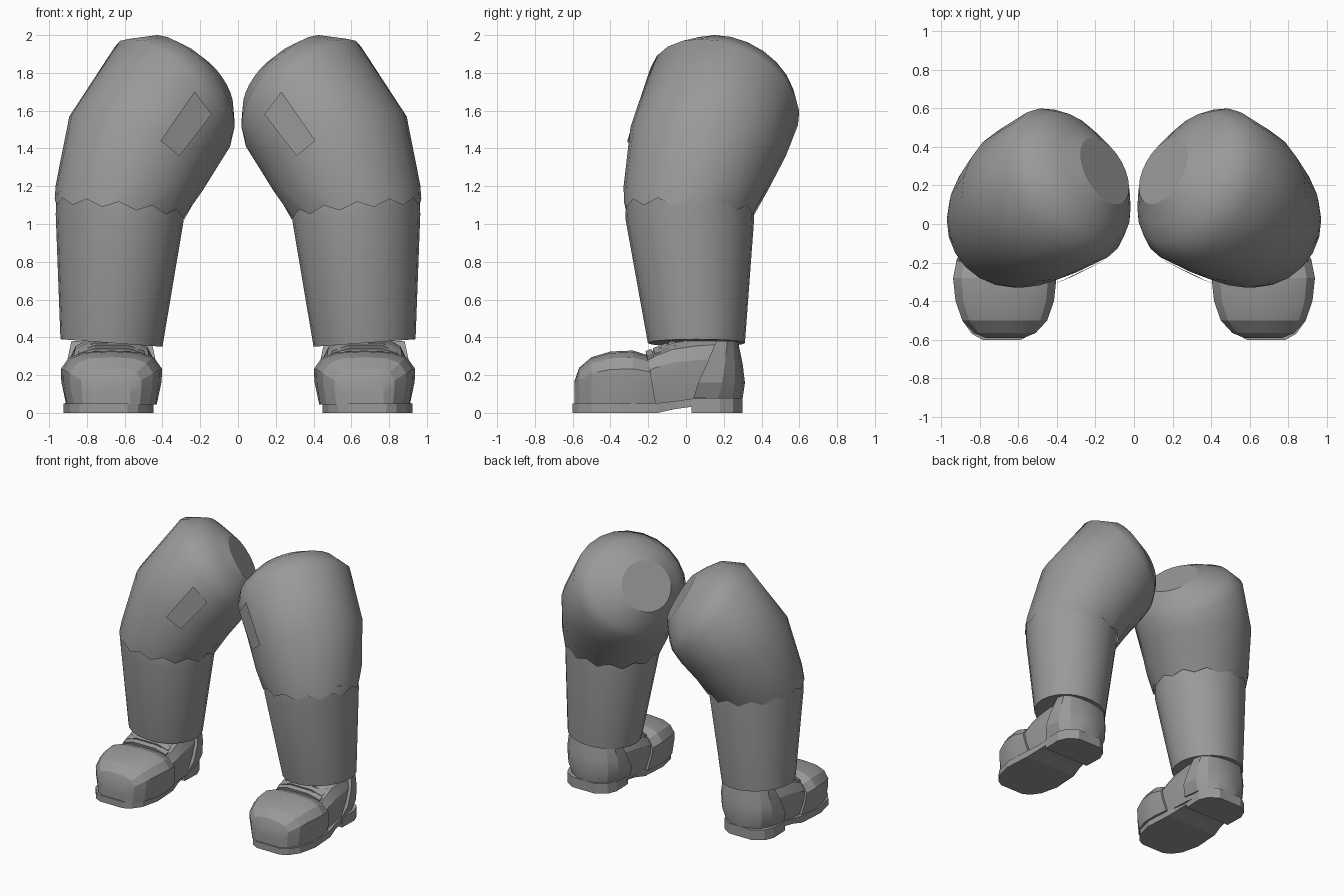
import bpy, bmesh, math
from mathutils import Vector
from mathutils.bvhtree import BVHTree

if "Cube" in bpy.data.objects:
    bpy.data.objects.remove(bpy.data.objects["Cube"])

grey = bpy.data.materials.new("dark_grey")
grey.diffuse_color = (0.32, 0.32, 0.32, 1)
grey.use_nodes = True
grey.node_tree.nodes["Principled BSDF"].inputs["Base Color"].default_value = grey.diffuse_color


def build(name, verts, faces, smooth=None):
    """Mesh object mirrored across x = 0."""
    bm = bmesh.new()
    vs = [bm.verts.new(v) for v in verts]
    for f in faces:
        bm.faces.new([vs[i] for i in f])
    bmesh.ops.recalc_face_normals(bm, faces=bm.faces)
    me = bpy.data.meshes.new(name)
    bm.to_mesh(me)
    bm.free()
    me.materials.append(grey)
    ob = bpy.data.objects.new(name, me)
    bpy.context.collection.objects.link(ob)
    if smooth:
        bpy.ops.object.select_all(action='DESELECT')
        ob.select_set(True)
        bpy.context.view_layer.objects.active = ob
        bpy.ops.object.shade_smooth_by_angle(angle=math.radians(smooth))
    mod = ob.modifiers.new("mirror", 'MIRROR')
    mod.use_mirror_merge = False
    return ob


def loft(name, rings, start=True, end=True, smooth=None):
    """Skin closed rings of equal point count."""
    n = len(rings[0])
    verts = [p for r in rings for p in r]
    faces = [(k*n + i, k*n + (i+1) % n, (k+1)*n + (i+1) % n, (k+1)*n + i)
             for k in range(len(rings)-1) for i in range(n)]
    if start:
        faces.append(tuple(range(n)))
    if end:
        faces.append(tuple(range(len(verts)-n, len(verts))))
    return build(name, verts, faces, smooth)


# thigh: rings tilting inward and back; (outer h, z), (inner h, z), side centre, side half-width
H, W = Vector((-0.875, 0.484, 0)), Vector((0.484, 0.875, 0))
N = 24
sections = [
    ((-0.884, 1.12), (-0.188, 1.04), 0.318, 0.347),
    ((-0.870, 1.21), (-0.090, 1.17), 0.325, 0.380),
    ((-0.765, 1.59), (0.000, 1.28), 0.345, 0.420),
    ((-0.470, 1.98), (0.060, 1.37), 0.345, 0.430),
    ((-0.300, 2.00), (0.078, 1.43), 0.340, 0.370),
    ((-0.200, 1.96), (0.092, 1.50), 0.325, 0.275),
    ((-0.100, 1.90), (0.100, 1.58), 0.315, 0.190),
]
rings = []
for k, (o, i, wc, wr) in enumerate(sections):
    o, i = (H*p[0] + Vector((0, 0, p[1])) for p in (o, i))
    c, half = (o+i)/2, (i-o)/2
    ring = []
    for j in range(N):
        a = 2*math.pi*j/N
        p = c + half*math.cos(a) + W*(wc + wr*math.sin(a))
        if k == 0:                      # ragged hem
            p.z += 0.018*(-1)**j
        ring.append(p)
    rings.append(ring)
thigh = loft("thigh", rings, start=False, end=False, smooth=70)
build("thigh_end_disc", rings[-1], [tuple(range(N))])

# flat patch on the front of the thigh, corners projected on the cloth
bm = bmesh.new()
bm.from_mesh(thigh.data)
tree = BVHTree.FromBMesh(bm)
bm.free()
pts = []
for x, z in ((0.14, 1.58), (0.23, 1.70), (0.41, 1.44), (0.31, 1.36)):
    hit = tree.ray_cast(Vector((x, -2, z)), Vector((0, 1, 0)))
    pts.append(hit[0] + Vector((0, -0.02, 0)))
build("thigh_patch", pts, [(0, 1, 2, 3)])

# lower trouser leg
tube = []
for cx, cy, rx, ry, z, tilt in ((0.67, 0.055, 0.27, 0.257, 0.37, 0.02),
                                (0.627, 0.02, 0.338, 0.341, 1.03, 0.02),
                                (0.627, 0.02, 0.336, 0.336, 1.13, 0.05)):
    tube.append([(cx + rx*math.cos(t), cy + ry*math.sin(t), z + tilt*math.cos(t))
                 for t in (2*math.pi*j/24 for j in range(24))])
loft("lower_leg", tube, smooth=40)

# sole with arch and heel: y, half-width, bottom z, top z
sole = [(-0.60, 0.10, 0, 0.05), (-0.57, 0.155, 0, 0.05), (-0.50, 0.205, 0, 0.05),
        (-0.36, 0.238, 0, 0.05), (-0.15, 0.225, 0, 0.052), (-0.06, 0.205, 0.02, 0.062),
        (0.03, 0.195, 0.032, 0.075), (0.03, 0.20, 0, 0.075), (0.18, 0.205, 0, 0.08),
        (0.25, 0.175, 0, 0.08), (0.30, 0.10, 0, 0.08)]
SX = 0.685
loft("shoe_sole", [[(SX-w, y, b), (SX+w, y, b), (SX+w, y, t), (SX-w, y, t)]
                   for y, w, b, t in sole])


def arch(y, wb, wm, top, lean=0.0, cx=0.67):
    """Domed shoe cross-section; lean shifts the top along y."""
    h = top - 0.045
    half = [(wb, 0.045), (wm*0.99, 0.045 + h*0.42), (wm, 0.045 + h*0.66),
            (wm*0.84, 0.045 + h*0.87), (wm*0.55, 0.045 + h*0.97)]
    full = half + [(0, top)] + [(-x, z) for x, z in reversed(half)]
    return [(cx+x, y + lean*(z-0.045)/0.3, z) for x, z in full]


# rounded toe
loft("shoe_toe", [arch(*s) for s in (
    (-0.59, 0.10, 0.10, 0.17), (-0.565, 0.15, 0.16, 0.24), (-0.50, 0.20, 0.22, 0.295),
    (-0.40, 0.235, 0.255, 0.325), (-0.28, 0.24, 0.268, 0.33), (-0.16, 0.225, 0.25, 0.305, -0.05))],
    smooth=20)

# main upper
loft("shoe_upper", [arch(*s) for s in (
    (-0.24, 0.20, 0.23, 0.29), (-0.16, 0.205, 0.235, 0.34), (-0.07, 0.20, 0.23, 0.38),
    (0.05, 0.195, 0.225, 0.40), (0.17, 0.175, 0.20, 0.41), (0.23, 0.11, 0.13, 0.41),
    (0.265, 0.05, 0.06, 0.40, -0.02))], smooth=20)

# heel counter: U-shaped shell
counter = []
for z, y0, y1, w in ((0.078, 0.04, 0.30, 0.212), (0.16, 0.065, 0.312, 0.243),
                     (0.26, 0.11, 0.30, 0.238), (0.38, 0.16, 0.275, 0.212)):
    ring = []
    for j in range(9):
        t = math.pi*j/8
        ring.append((0.67 + w*math.cos(t), y0 + (y1-y0)*math.sin(t)**0.7, z))
    counter.append(ring)
loft("shoe_heel_counter", counter, smooth=20)

# laces stepping up the tongue
bar = [(-0.016, -0.012), (0.016, 0.002), (0.012, 0.018), (-0.020, 0.006)]
for k in range(4):
    y, z, w = -0.205 + 0.04*k, 0.326 + 0.016*k, 0.185 - 0.008*k
    loft("shoe_lace_%d" % (k+1), [[(0.67 + sx*w, y + dy + abs(sx)*0.02, z + dz - drop)
                                   for dy, dz in bar]
                                  for sx, drop in ((-1, 0.035), (-0.5, 0.005), (0.5, 0.005), (1, 0.035))])
